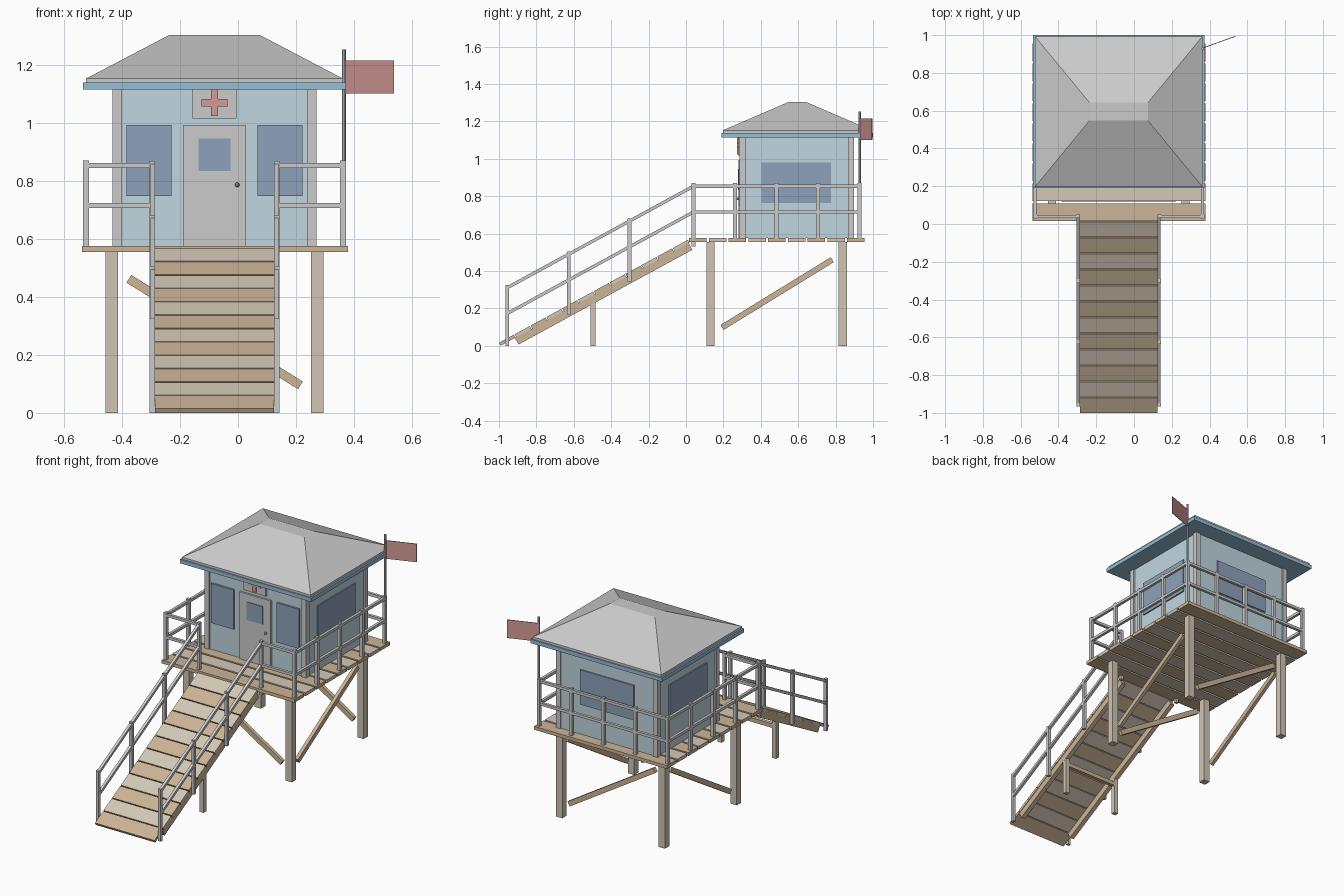
import bpy, bmesh, math
from mathutils import Vector, Matrix

if "Cube" in bpy.data.objects:
    bpy.data.objects.remove(bpy.data.objects["Cube"])

CX = -0.081          # centre line of the building
SLOPE = 0.545        # ramp rise per unit of y


def material(name, r, g, b):
    m = bpy.data.materials.new(name)
    m.diffuse_color = (r, g, b, 1)
    m.use_nodes = True
    m.node_tree.nodes["Principled BSDF"].inputs["Base Color"].default_value = m.diffuse_color
    return m


WOOD = material("brown_wood", 0.60, 0.46, 0.31)
PALE = material("pale_wood", 0.66, 0.58, 0.47)
GREYWOOD = material("weathered_wood", 0.63, 0.56, 0.46)
WALL = material("wall_blue", 0.53, 0.68, 0.75)
TRIM = material("fascia_blue", 0.30, 0.52, 0.68)
GLASS = material("window_blue", 0.27, 0.36, 0.50)
RED = material("red", 0.66, 0.32, 0.30)
DARK = material("dark_knob", 0.2, 0.2, 0.22)


def finish(name, bm, mat=None):
    bmesh.ops.recalc_face_normals(bm, faces=bm.faces)
    me = bpy.data.meshes.new(name)
    bm.to_mesh(me)
    bm.free()
    ob = bpy.data.objects.new(name, me)
    bpy.context.collection.objects.link(ob)
    if mat:
        me.materials.append(mat)
    return ob


def box(name, x, y, z, mat=None):
    """Box from (min, max) pairs."""
    c = Vector(((x[0] + x[1]) / 2, (y[0] + y[1]) / 2, (z[0] + z[1]) / 2))
    s = (x[1] - x[0], y[1] - y[0], z[1] - z[0])
    bm = bmesh.new()
    bmesh.ops.create_cube(bm, size=1, matrix=Matrix.Translation(c) @ Matrix.Diagonal((*s, 1)))
    return finish(name, bm, mat)


def around(c, w):
    return (c - w / 2, c + w / 2)


def post(name, x, y, z0, z1, w, mat=None):
    return box(name, around(x, w), around(y, w), (z0, z1), mat)


def beam(name, a, b, w, h, mat=None):
    """Bar from a to b, w wide sideways and h deep."""
    a, b = Vector(a), Vector(b)
    d = (b - a).normalized()
    side = d.cross(Vector((0, 0, 1))).normalized()
    up = side.cross(d)
    m = Matrix((d, side, up)).transposed().to_4x4()
    m.translation = (a + b) / 2
    bm = bmesh.new()
    bmesh.ops.create_cube(bm, size=1, matrix=m @ Matrix.Diagonal(((b - a).length, w, h, 1)))
    return finish(name, bm, mat)


# Deck planks
pitch = 0.951 / 9
for i in range(9):
    y = 0.016 + i * pitch
    box("deck_plank", around(CX + 0.002, 0.917), (y, y + pitch - 0.012), (0.555, 0.576),
        PALE if i % 2 else WOOD)

# Stilts and diagonal braces
for sx in (-1, 1):
    for y in (0.131, 0.838):
        post("stilt", CX + sx * 0.354, y, 0, 0.556, 0.043, GREYWOOD)
    x = CX + sx * 0.354
    beam("side_brace", (x, 0.193, 0.098), (x, 0.782, 0.46), 0.022, 0.031, WOOD)
for y in (0.131, 0.838):
    beam("cross_brace", (-0.376, y, 0.462), (0.215, y, 0.095), 0.022, 0.031, WOOD)


# Ramp: planks, stringers, legs
def ramp_z(y):
    return 0.008 + (y + 0.9955) * SLOPE


step = 1.015 / 12
for i in range(12):
    y0 = -0.9955 + i * step
    y1 = y0 + step - 0.005
    beam("ramp_plank", (CX, y0, ramp_z(y0)), (CX, y1, ramp_z(y1)), 0.41, 0.018,
         PALE if i % 2 else WOOD)
for sx in (-1, 1):
    x = CX + sx * 0.188
    beam("ramp_stringer", (x, -0.905, ramp_z(-0.905) - 0.033),
         (x, 0.024, ramp_z(0.024) - 0.033), 0.028, 0.04, WOOD)
    post("ramp_leg", x, -0.497, 0, 0.235, 0.027, GREYWOOD)
box("ramp_crossbeam", around(CX, 0.40), around(-0.497, 0.022), (0.185, 0.21), WOOD)

# Deck railing
L, R, F, B = CX - 0.443, CX + 0.443, 0.04, 0.928
gate = 0.214
ring = set()
for i in range(5):
    t = i / 4
    for x in (L, R):
        ring.add((x, round(F + (B - F) * t, 4)))
    ring.add((L if i == 0 else R if i == 4 else L + (R - L) * t, B))
for x, y in sorted(ring):
    post("rail_post", x, y, 0.576, 0.869, 0.02)
for z in (0.853, 0.715):
    for x in (L, R):
        beam("side_rail", (x, F, z), (x, B, z), 0.017, 0.017)
    beam("back_rail", (L, B, z), (R, B, z), 0.017, 0.017)
    beam("front_rail_left", (L, F, z), (CX - gate, F, z), 0.017, 0.017)
    beam("front_rail_right", (CX + gate, F, z), (R, F, z), 0.017, 0.017)

# Ramp railing
for sx in (-1, 1):
    x = CX + sx * gate
    for y in (0.04, -0.302, -0.627, -0.956):
        top = 0.868 + (y - F) * SLOPE
        post("ramp_rail_post", x, y, max(0, top - 0.337), top, 0.019)
    for z in (0.853, 0.715):
        beam("ramp_rail", (x, F, z), (x, -0.956, z - 0.996 * SLOPE), 0.017, 0.017)

# Cabin walls and corner boards
WF, WB = 0.294, 0.889
box("cabin_walls", around(CX, 0.684), (WF, WB), (0.576, 1.12), WALL)
for sx in (-1, 1):
    for y in (0.302, 0.881):
        post("corner_board", CX + sx * 0.335, y, 0.576, 1.118, 0.032)

# Door, windows, sign
box("door", around(CX, 0.218), (WF - 0.012, WF + 0.01), (0.576, 0.993))
box("door_window", around(CX, 0.11), (WF - 0.017, WF), (0.834, 0.945), GLASS)
bm = bmesh.new()
bmesh.ops.create_uvsphere(bm, u_segments=12, v_segments=8, radius=0.008,
                          matrix=Matrix.Translation((-0.003, WF - 0.017, 0.786)))
for f in bm.faces:
    f.smooth = True
finish("door_knob", bm, DARK)
for sx in (-1, 1):
    box("front_window", around(CX + sx * 0.225, 0.155), (WF - 0.012, WF + 0.01), (0.747, 0.993), GLASS)
    box("side_window", around(CX + sx * 0.342, 0.016), around(0.589, 0.37), (0.764, 0.98), GLASS)
box("back_window", around(CX, 0.37), around(WB, 0.016), (0.764, 0.98), GLASS)
box("sign_board", around(CX, 0.152), (WF - 0.014, WF + 0.01), (1.014, 1.12))
box("cross_bar", around(CX, 0.09), (WF - 0.020, WF), around(1.069, 0.025), RED)
box("cross_upright", around(CX, 0.025), (WF - 0.021, WF), around(1.069, 0.092), RED)

# Roof: fascia slab and hipped top
RY = 0.595
box("roof_fascia", around(CX, 0.906), around(RY, 0.81), (1.114, 1.138), TRIM)
bm = bmesh.new()
rings = []
for hx, hy, z in ((0.443, 0.398, 1.136), (0.443, 0.398, 1.152), (0.155, 0.048, 1.303)):
    rings.append([bm.verts.new((CX + sx * hx, RY + sy * hy, z))
                  for sx, sy in ((-1, -1), (1, -1), (1, 1), (-1, 1))])
for lo, hi in zip(rings, rings[1:]):
    for i in range(4):
        j = (i + 1) % 4
        bm.faces.new((lo[i], lo[j], hi[j], hi[i]))
bm.faces.new(rings[0])
bm.faces.new(rings[-1])
finish("hip_roof", bm)

# Flag and pole
bm = bmesh.new()
bmesh.ops.create_cone(bm, cap_ends=True, segments=10, radius1=0.007, radius2=0.007, depth=0.676,
                      matrix=Matrix.Translation((0.365, B, 0.914)))
finish("flag_pole", bm)
beam("flag", (0.366, 0.932, 1.157), (0.537, 0.994, 1.157), 0.004, 0.114, RED)
